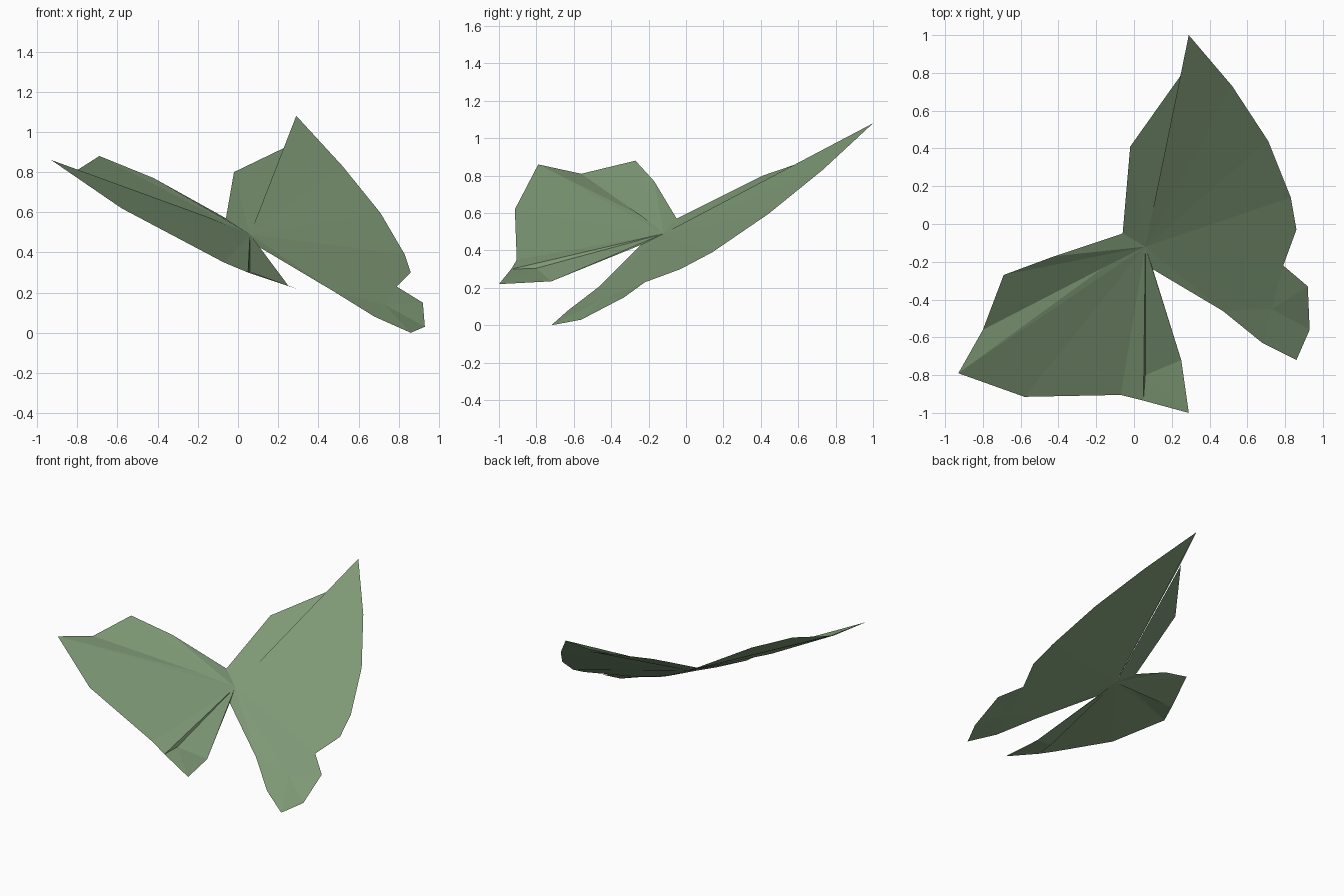
import bpy

if "Cube" in bpy.data.objects:
    bpy.data.objects.remove(bpy.data.objects["Cube"])

green = bpy.data.materials.new("leaf_green")
green.diffuse_color = (0.21, 0.32, 0.18, 1)
green.use_nodes = True
green.node_tree.nodes["Principled BSDF"].inputs["Base Color"].default_value = green.diffuse_color


def fan(name, hub, rim, closed=False):
    """Thin flat-faced sheet: triangles from a hub point to a rim."""
    n = len(rim)
    faces = [(0, i, i + 1) for i in range(1, n)]
    if closed:
        faces.append((0, n, 1))
    me = bpy.data.meshes.new(name)
    me.from_pydata([hub] + rim, [], faces)
    me.materials.append(green)
    ob = bpy.data.objects.new(name, me)
    bpy.context.collection.objects.link(ob)
    return ob


# shared spine between the wings
hub = (0.06, -0.12, 0.49)
head = (-0.06, -0.05, 0.57)
tail = (0.10, -0.24, 0.43)

# right wing: folded leading flap, then the broad forewing
fan("right_leading_flap", hub, [(0.25, 0.79, 0.93), (-0.02, 0.41, 0.80), head])
notch = (0.79, -0.22, 0.23)
fan("right_forewing", hub, [
    notch, (0.86, -0.03, 0.30), (0.83, 0.14, 0.39), (0.71, 0.44, 0.595),
    (0.52, 0.73, 0.83), (0.29, 1.0, 1.08), (0.25, 0.79, 0.945)])

# right hindwing, creased around a shallow dent
inner = (0.47, -0.46, 0.21)
fan("right_hindwing", (0.73, -0.45, 0.14), [
    hub, inner, (0.68, -0.63, 0.08), (0.86, -0.72, 0.0),
    (0.93, -0.56, 0.03), (0.92, -0.33, 0.15), notch], closed=True)
fan("right_hindwing_root", hub, [tail, inner])

# left wing: leading panel, raised fold and broad forewing
bump = (-0.16, -0.23, 0.58)
corner = (-0.80, -0.56, 0.81)
tip = (-0.93, -0.79, 0.86)
rear = (0.05, -0.935, 0.30)
fan("left_leading_panel", hub, [
    head, (-0.42, -0.17, 0.77), (-0.69, -0.27, 0.88), corner, bump])
fan("left_fold", bump, [corner, tip])
fan("left_forewing", hub, [
    bump, tip, (-0.58, -0.915, 0.62), (-0.07, -0.905, 0.35), rear])

# left hindwing, creased near its trailing corner
side = (0.25, -0.72, 0.235)
fan("left_hindwing", (0.06, -0.80, 0.305), [
    hub, rear, (0.29, -1.0, 0.22), side], closed=True)
fan("left_hindwing_root", hub, [side, tail])
